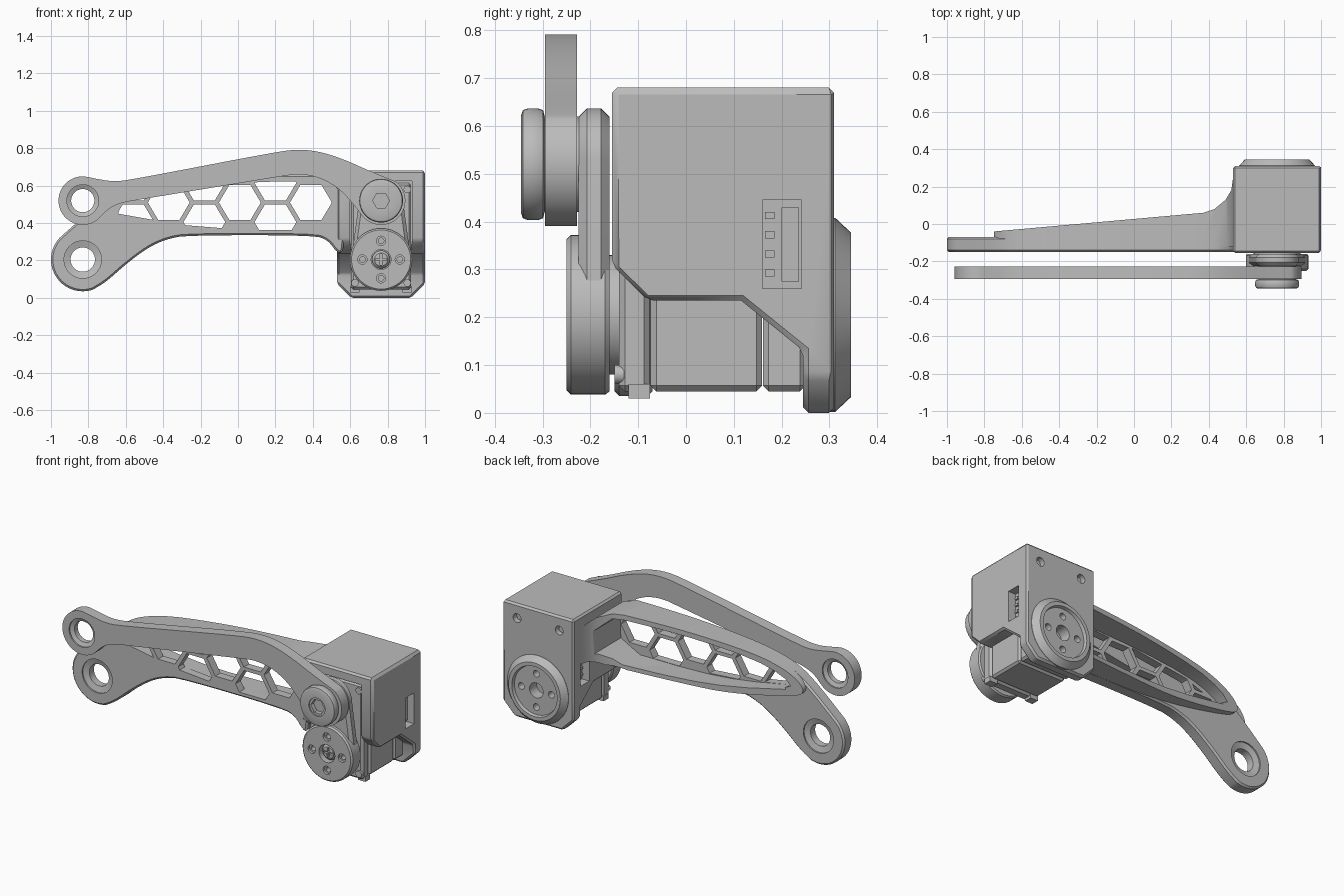
import bpy, bmesh
from math import sin, cos, radians, pi

old = bpy.data.objects.get("Cube")
if old:
    bpy.data.objects.remove(old)

parts = []
AXES = {"x": lambda u, v, w: (w, u, v),
        "y": lambda u, v, w: (u, w, v),
        "z": lambda u, v, w: (u, v, w)}


def finish(name, bm):
    bmesh.ops.recalc_face_normals(bm, faces=bm.faces)
    me = bpy.data.meshes.new(name)
    bm.to_mesh(me)
    bm.free()
    ob = bpy.data.objects.new(name, me)
    bpy.context.scene.collection.objects.link(ob)
    parts.append(ob)
    return ob


def prism(name, outlines, lo, hi, axis="y"):
    """Extrude one outline, or a list of outlines, along an axis."""
    if not isinstance(outlines[0], list):
        outlines = [outlines]
    bm = bmesh.new()
    at = AXES[axis]
    for pts in outlines:
        a = [bm.verts.new(at(u, v, lo)) for u, v in pts]
        b = [bm.verts.new(at(u, v, hi)) for u, v in pts]
        bm.faces.new(a)
        bm.faces.new(b[::-1])
        for i in range(len(pts)):
            j = (i + 1) % len(pts)
            bm.faces.new((a[i], a[j], b[j], b[i]))
    return finish(name, bm)


def box(name, x0, x1, y0, y1, z0, z1):
    return prism(name, [(x0, z0), (x1, z0), (x1, z1), (x0, z1)], y0, y1)


def lathe(name, profile, cx, cz, seg=48):
    """Turn a (radius, y) profile about an axis along y."""
    bm = bmesh.new()
    rings = []
    for r, y in profile:
        rings.append([bm.verts.new((cx + r * cos(2 * pi * i / seg), y,
                                    cz + r * sin(2 * pi * i / seg))) for i in range(seg)])
    for p, q in zip(rings, rings[1:]):
        for i in range(seg):
            j = (i + 1) % seg
            bm.faces.new((p[i], p[j], q[j], q[i]))
    bmesh.ops.remove_doubles(bm, verts=bm.verts, dist=1e-5)
    return finish(name, bm)


def rod(name, r, y0, y1, cx, cz, seg=24):
    return lathe(name, [(0, y0), (r, y0), (r, y1), (0, y1)], cx, cz, seg)


def bake(ob):
    dg = bpy.context.evaluated_depsgraph_get()
    me = bpy.data.meshes.new_from_object(ob.evaluated_get(dg))
    ob.modifiers.clear()
    ob.data = me


def combine(ob, tool, op="DIFFERENCE"):
    m = ob.modifiers.new("combine", "BOOLEAN")
    m.operation, m.object, m.solver = op, tool, "EXACT"
    bake(ob)
    parts.remove(tool)
    bpy.data.objects.remove(tool)
    return ob


def bevel(ob, width, angle=40, segments=1):
    m = ob.modifiers.new("bevel", "BEVEL")
    m.width, m.segments = width, segments
    m.limit_method, m.angle_limit = "ANGLE", radians(angle)
    bake(ob)
    return ob


def arc(cx, cz, r, a0, a1, n=24):
    return [(cx + r * cos(radians(a0 + (a1 - a0) * i / n)),
             cz + r * sin(radians(a0 + (a1 - a0) * i / n))) for i in range(n + 1)]


def soften(pts, times=2):
    for _ in range(times):
        out = []
        for (ax, ay), (bx, by) in zip(pts, pts[1:] + pts[:1]):
            out += [(.75 * ax + .25 * bx, .75 * ay + .25 * by),
                    (.25 * ax + .75 * bx, .25 * ay + .75 * by)]
        pts = out
    return pts


def eye_cutter(cx, cz, wide, narrow, y0, y1):
    """Through hole with a shallow conical seat at both ends."""
    d = .018
    return lathe("cutter", [(0, y0 - .01), (wide, y0 - .01), (wide, y0 + .008), (narrow, y0 + d),
                            (narrow, y1 - d), (wide, y1 - .008), (wide, y1 + .01), (0, y1 + .01)], cx, cz)


PX, PZ, TZ, EX = .765, .205, .52, -.83   # pivot x, pivot z, upper pivot z, far eye x

# Push rod
outline = (arc(EX, TZ, .13, 85, 310)
           + [(-.69, .48), (-.62, .51), (-.5, .53), (.2, .645), (.33, .665), (.45, .64), (.56, .57)]
           + arc(PX, TZ, .13, 210, 412)
           + [(.7, .68), (.58, .735), (.45, .78), (.33, .795), (.2, .78),
              (-.58, .63), (-.67, .622), (-.75, .635)])
push_rod = prism("push_rod", soften(outline), -.295, -.228)
combine(push_rod, eye_cutter(EX, TZ, .085, .062, -.295, -.228))

# Main arm: thin plate with a tapering rim behind it
top_edge = [(.2, .66), (-.1, .65), (-.44, .62), (-.62, .575)]
outline = (arc(EX, PZ, .17, 135, 290)
           + [(-.7, .09), (-.6, .18), (-.48, .27), (-.38, .315), (-.27, .335), (.4, .335),
              (.48, .31), (.53, .24), (.57, .24), (.57, .66)] + top_edge + [(-.74, .51)])
arm = bevel(prism("main_arm", soften(outline), -.15, -.07), .012, 50)
rim = prism("arm_rim", soften([(-.76, .46), (-.7, .42), (-.3, .345), (0, .335), (.57, .335),
                               (.57, .66)] + top_edge + [(-.72, .52)]), -.12, .3)
taper = [(-.8, -.12), (-.8, -.08), (-.79, -.07), (-.75, -.04), (.37, .06), (.43, .08),
         (.49, .13), (.52, .18), (.53, .25), (.57, .25), (.57, -.12)]
combine(rim, prism("cutter", taper, 0, 1, "z"), "INTERSECT")
combine(arm, rim, "UNION")
pocket = [(-.69, .46), (-.3, .385), (0, .36), (.5, .36), (.51, .63), (.2, .63),
          (-.1, .62), (-.44, .585), (-.62, .53)]
combine(arm, prism("cutter", soften(pocket, 1), -.1, .4))

# Honeycomb windows clipped to the arm's shape
cells = []
for col in range(6):
    x = -.56 + .19 * col
    for z in ((.51,) if col % 2 else (.405, .615)):
        cells.append([(x + .112 * cos(pi * k / 3), z + .109 * sin(pi * k / 3)) for k in range(6)])
holes = prism("cutter", cells, -.2, .2)
window = [(-.64, .45), (-.3, .39), (.05, .362), (.5, .362), (.5, .622), (.2, .622),
          (-.1, .61), (-.44, .565), (-.63, .495)]
combine(holes, prism("cutter", window, -.3, .3), "INTERSECT")
combine(arm, holes)
combine(arm, eye_cutter(EX, PZ, .1, .065, -.15, -.07))

# Servo housing shell
side = [(-.155, .31), (-.08, .235), (.115, .235), (.245, .13), (.245, 0), (.31, 0),
        (.31, .68), (-.155, .68)]
shell = prism("housing", side, .53, 1, "x")
combine(shell, prism("cutter", [(.53, .075), (.605, 0), (.925, 0), (1, .075), (1, .7), (.53, .7)],
                     -.5, .5), "INTERSECT")
bevel(shell, .026)
combine(shell, box("cutter", .6, .93, -.3, -.13, .1, .625))
for x0, x1 in ((.4, .58), (.95, 1.1)):
    combine(shell, box("cutter", x0, x1, .16, .242, .26, .445))
for dx in (-.14, .14):
    combine(shell, rod("cutter", .026, .27, .4, PX + dx, .595))
    rod("back_screw", .02, .26, .285, PX + dx, .595)

# Connector ribs inside the side slots
for x0, x1 in ((.57, .585), (.945, .96)):
    box("connector", x0, x1, .2, .236, .275, .43)
    for k in range(4):
        box("connector_pin", x0, x1, .165, .185, .285 + .04 * k, .3 + .04 * k)

# Rear bearing boss
boss = lathe("rear_boss", [(0, .3), (.203, .3), (.203, .312), (.172, .345), (.15, .345),
                           (.145, .327), (0, .327)], PX, PZ)
spots = [(.1, 0), (-.1, 0), (0, .1), (0, -.1)]
for body in (boss, shell):
    combine(body, rod("cutter", .045, .26, .4, PX, PZ))
    for dx, dz in spots:
        combine(body, rod("cutter", .02, .28, .4, PX + dx, PZ + dz, 16))

# Servo case in three stacked sections
for name, y0, y1, z0 in (("servo_front", -.14, -.076, .045), ("servo_middle", -.074, .159, .045),
                         ("servo_back", .161, .25, .045)):
    bevel(box(name, .605, .925, y0, y1, z0, .615 if y0 < -.1 else .3), .012)
for dx in (-.14, .14):
    box("servo_foot", PX + dx - .025, PX + dx + .025, -.12, -.075, .03, .06)
    for z in (.08, .58):
        rod("servo_screw", .02, -.15, -.13, PX + dx, z, 16)

# Servo horn with link, hub and centre screw
rod("horn_hub", .125, -.162, -.13, PX, PZ, 48)
link = prism("horn_link", arc(PX, PZ, .16, 180, 360) + arc(PX, TZ, .117, 0, 180), -.225, -.16)
bevel(link, .018)
horn = lathe("servo_horn", [(0, -.25), (.158, -.25), (.167, -.241), (.167, -.169), (.16, -.16),
                            (0, -.16)], PX, PZ)
for body in (horn, link):
    combine(body, rod("cutter", .053, -.3, -.2, PX, PZ, 32))
    for dx, dz in spots:
        combine(body, rod("cutter", .025, -.3, -.235, PX + dx, PZ + dz, 16))
        combine(body, rod("cutter", .015, -.3, -.2, PX + dx, PZ + dz, 16))
screw = lathe("horn_screw", [(0, -.24), (.035, -.236), (.048, -.222), (.048, -.195), (0, -.195)], PX, PZ, 32)
for w, h in ((.03, .006), (.006, .03)):
    combine(screw, box("cutter", PX - w, PX + w, -.3, -.222, PZ - h, PZ + h))

# Pivot bolt through the push rod
rod("pivot_spacer", .1, -.3, -.222, PX, TZ, 48)
bolt = lathe("pivot_bolt", [(0, -.345), (.102, -.345), (.113, -.341), (.117, -.33), (.117, -.31),
                            (.113, -.299), (.102, -.296), (0, -.296)], PX, TZ)
combine(bolt, lathe("cutter", [(0, -.36), (.054, -.36), (.054, -.338), (0, -.338)], PX, TZ, 32))
combine(bolt, prism("cutter", [[(PX + .045 * cos(pi * k / 3), TZ + .045 * sin(pi * k / 3))
                                for k in range(6)]], -.36, -.312))

# One grey material and smooth shading with sharp edges
grey = bpy.data.materials.new("plain_grey")
grey.use_nodes = True
colour = (.5, .5, .5, 1)
grey.diffuse_color = colour
grey.node_tree.nodes["Principled BSDF"].inputs["Base Color"].default_value = colour
bpy.ops.object.select_all(action="DESELECT")
for ob in parts:
    ob.data.materials.clear()
    ob.data.materials.append(grey)
    ob.select_set(True)
bpy.context.view_layer.objects.active = parts[0]
bpy.ops.object.shade_smooth_by_angle(angle=radians(30))
